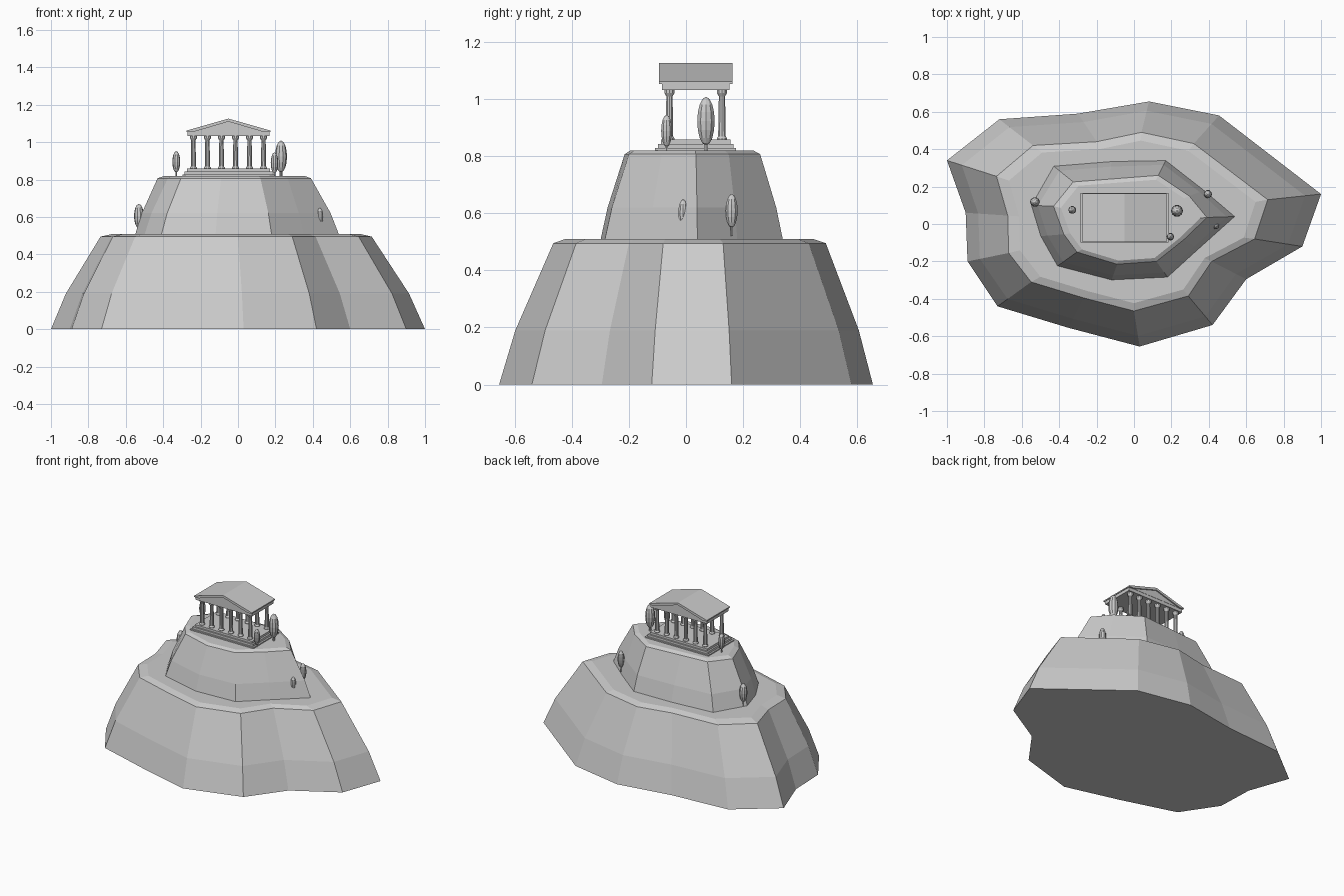
import bpy, bmesh, math
from mathutils import Matrix, Vector

if "Cube" in bpy.data.objects:
    bpy.data.objects.remove(bpy.data.objects["Cube"])

stone = bpy.data.materials.new("pale grey stone")
stone.use_nodes = True
GREY = (0.6, 0.6, 0.6, 1)
stone.diffuse_color = GREY
stone.node_tree.nodes["Principled BSDF"].inputs["Base Color"].default_value = GREY


def finish(name, bm):
    bmesh.ops.recalc_face_normals(bm, faces=bm.faces)
    mesh = bpy.data.meshes.new(name)
    bm.to_mesh(mesh)
    bm.free()
    mesh.materials.append(stone)
    obj = bpy.data.objects.new(name, mesh)
    bpy.context.collection.objects.link(obj)
    return obj


def loft(name, rings):
    """Skin a stack of closed rings and cap both ends."""
    bm = bmesh.new()
    loops = [[bm.verts.new(p) for p in ring] for ring in rings]
    n = len(loops[0])
    for a, b in zip(loops, loops[1:]):
        for i in range(n):
            j = (i + 1) % n
            bm.faces.new((a[i], a[j], b[j], b[i]))
    bm.faces.new(loops[0][::-1])
    bm.faces.new(loops[-1])
    return finish(name, bm)


def box(name, x0, x1, y0, y1, z0, z1):
    rect = [(x0, y0), (x1, y0), (x1, y1), (x0, y1)]
    return loft(name, [[(x, y, z) for x, y in rect] for z in (z0, z1)])


def lathe(name, centre, profile, sides):
    cx, cy = centre
    turn = [2 * math.pi * i / sides for i in range(sides)]
    return loft(name, [[(cx + r * math.cos(t), cy + r * math.sin(t), z) for t in turn]
                       for r, z in profile])


def tier(name, foot, rim, z0, zmid, zrim, ztop):
    """Rock terrace: bulging sides, bevelled lip and flat top."""
    f = (zmid - z0) / (zrim - z0) * 0.78
    mid = [(a[0] + (b[0] - a[0]) * f, a[1] + (b[1] - a[1]) * f) for a, b in zip(foot, rim)]
    lip = [(x * 0.91, y * 0.91) for x, y in rim]
    return loft(name, [[(x, y, z) for x, y in ring] for ring, z in
                       ((foot, z0), (mid, zmid), (rim, zrim), (lip, ztop))])


# Rock terraces
tier("lower_rock",
     [(-1, .34), (-.72, .56), (-.3, .59), (.08, .655), (.455, .58), (1, .16), (.9, -.12),
      (.6, -.295), (.42, -.54), (.03, -.655), (-.35, -.555), (-.73, -.44), (-.89, -.2), (-.9, .06)],
     [(-.735, .255), (-.54, .42), (-.2, .44), (.04, .49), (.32, .43), (.715, .13), (.645, -.08),
      (.415, -.2), (.29, -.385), (0, -.465), (-.27, -.395), (-.55, -.31), (-.67, -.155), (-.675, .045)],
     0, .19, .495, .51)
tier("upper_rock",
     [(-.43, .31), (-.12, .335), (.17, .34), (.375, .18), (.54, .04), (.35, -.13),
      (.18, -.285), (-.12, -.3), (-.41, -.225), (-.5, -.065), (-.55, .1)],
     [(-.325, .225), (-.13, .24), (.13, .26), (.295, .15), (.39, .035), (.265, -.085),
      (.12, -.2), (-.09, -.215), (-.305, -.15), (-.375, -.055), (-.43, .095)],
     .505, .62, .807, .82)

# Temple steps
CX, CY = -.051, .034
for i, name in enumerate(("lower_step", "middle_step", "upper_step")):
    hx, hy = .247 - .012 * i, .142 - .01 * i
    z = .812 + .015 * i
    box(name, CX - hx, CX + hx, CY - hy, CY + hy, z, z + .016)

# Two rows of columns
for row, y in (("front", CY - .092), ("back", CY + .092)):
    for i in range(6):
        x = CX + (i - 2.5) * .075
        lathe(f"{row}_column_{i + 1}", (x, y),
              [(.018, .856), (.018, .864), (.014, .87), (.0115, 1.01), (.019, 1.022), (.019, 1.034)], 10)

# Beam and gabled roof
box("entablature", CX - .22, CX + .22, CY - .118, CY + .118, 1.032, 1.058)


def gable(name, outline, y0, y1):
    return loft(name, [[(CX + x, y, z) for x, z in outline] for y in (y0, y1)])


gable("pediment", [(-.2, 1.055), (.2, 1.055), (0, 1.115)], CY - .12, CY + .12)
gable("roof", [(-.225, 1.054), (-.19, 1.054), (0, 1.11), (.19, 1.054), (.225, 1.054),
               (.225, 1.062), (0, 1.126), (-.225, 1.062)], CY - .129, CY + .129)

# Cypress trees: x, y, crown bottom, crown top, radius
trees = [(.23, .07, .838, 1.008, .032), (-.33, .075, .838, .952, .021),
         (.195, -.068, .833, .945, .02), (.395, .16, .55, .668, .022),
         (.438, -.01, .553, .648, .018), (-.53, .118, .54, .67, .026)]
for n, (x, y, z0, z1, r) in enumerate(trees, 1):
    crown = []
    for k in range(9):
        t = math.pi * (k + .15) / 8.3
        crown.append((r * math.sin(t), (z0 + z1) / 2 - (z1 - z0) / 2 * math.cos(t)))
    lathe(f"cypress_crown_{n}", (x, y), crown, 10)
    lathe(f"cypress_trunk_{n}", (x, y), [(r * .25, z0 - .03), (r * .2, z0 + .02)], 6)
